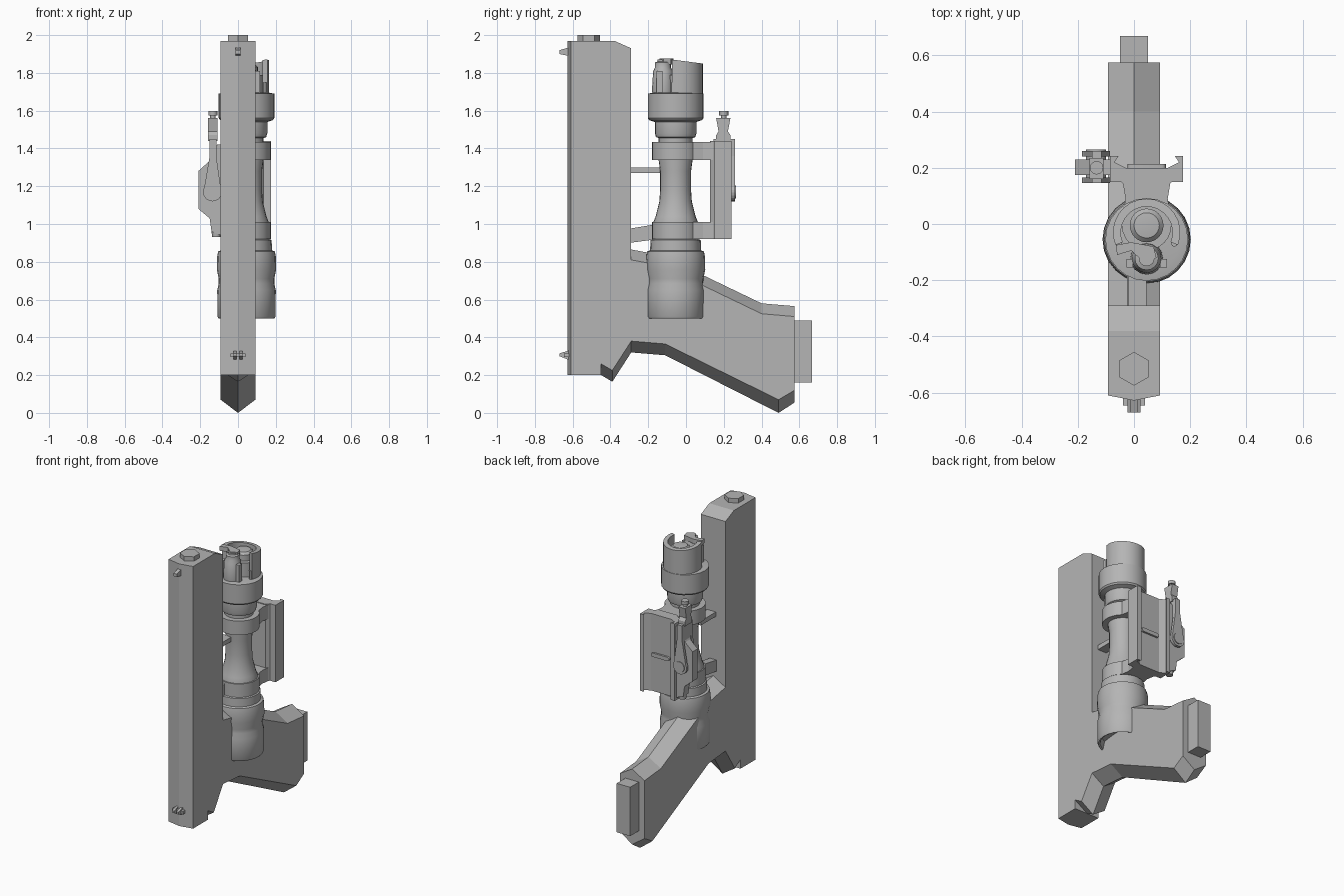
import bpy, bmesh
from math import sin, cos, pi, radians

old = bpy.data.objects.get("Cube")
if old:
    bpy.data.objects.remove(old, do_unlink=True)

grey = bpy.data.materials.new("plain_grey")
grey.use_nodes = True
GREY = (0.46, 0.46, 0.46, 1)
grey.diffuse_color = GREY
grey.node_tree.nodes["Principled BSDF"].inputs["Base Color"].default_value = GREY

CX, CY = 0.045, -0.055   # axis of the lamp
W = 0.092                # half width of the body


def finish(name, bm, smooth=False):
    bmesh.ops.remove_doubles(bm, verts=bm.verts, dist=0.0002)
    bmesh.ops.recalc_face_normals(bm, faces=bm.faces)
    me = bpy.data.meshes.new(name)
    bm.to_mesh(me)
    bm.free()
    me.materials.append(grey)
    ob = bpy.data.objects.new(name, me)
    bpy.context.collection.objects.link(ob)
    if smooth:
        bpy.ops.object.select_all(action='DESELECT')
        ob.select_set(True)
        bpy.context.view_layer.objects.active = ob
        bpy.ops.object.shade_smooth_by_angle(angle=radians(32))
    return ob


def loft(name, loops, smooth=False):
    """Skin matching loops and cap both ends."""
    bm = bmesh.new()
    rows = [[bm.verts.new(p) for p in loop] for loop in loops]
    n = len(rows[0])
    for a, b in zip(rows, rows[1:]):
        for i in range(n):
            j = (i + 1) % n
            bm.faces.new((a[i], a[j], b[j], b[i]))
    bm.faces.new(rows[0])
    bm.faces.new(rows[-1])
    return finish(name, bm, smooth)


def prism(name, pts, axis, lo, hi, smooth=False):
    place = {'x': lambda p, t: (t, p[0], p[1]),
             'y': lambda p, t: (p[0], t, p[1]),
             'z': lambda p, t: (p[0], p[1], t)}[axis]
    return loft(name, [[place(p, t) for p in pts] for t in (lo, hi)], smooth)


def box(name, x0, x1, y0, y1, z0, z1):
    return prism(name, [(x0, y0), (x1, y0), (x1, y1), (x0, y1)], 'z', z0, z1)


def arc(cx, cy, r, a0, a1, n):
    step = radians(a1 - a0) / n
    return [(cx + r * cos(radians(a0) + step * i), cy + r * sin(radians(a0) + step * i))
            for i in range(n + 1)]


def disc(cx, cy, r, n, start=0):
    return arc(cx, cy, r, start, start + 360, n)[:-1]


def lathe(name, profile, x=CX, y=CY, n=24):
    bm = bmesh.new()
    vs = [bm.verts.new((x + r, y, z)) for r, z in profile]
    es = [bm.edges.new(pair) for pair in zip(vs, vs[1:])]
    bmesh.ops.spin(bm, geom=vs + es, cent=(x, y, 0), axis=(0, 0, 1),
                   angle=2 * pi, steps=n)
    return finish(name, bm, True)


# Main body: side outline with the height or depth change of its centre ridge
outline = [(-.61, .2, -.018, 0), (-.45, .2, 0, 0), (-.45, .26, 0, -.059),
           (-.39, .225, 0, -.06), (-.29, .38, 0, -.06), (-.11, .365, 0, -.06),
           (.49, .07, 0, -.07), (.575, .12, 0, -.065), (.575, .51, 0, .055),
           (.4, .525, 0, .055), (-.13, .78, 0, .055), (-.29, .81, 0, .055),
           (-.29, 1.93, 0, 0), (-.38, 1.97, 0, 0), (-.61, 1.97, -.018, 0)]
side = [(y, z) for y, z, _, _ in outline]
ridge = [(y + dy, z + dz) for y, z, dy, dz in outline]
loft("main_body", [[(x, y, z) for y, z in pts]
                   for x, pts in ((-W, side), (0, ridge), (W, side))])
box("end_block", -.05, .05, .57, .668, .16, .49)
prism("top_hex_cap", disc(0, -.515, .06, 6, 30), 'z', 1.965, 2.0)

# Small front markers
prism("upper_marker", [(-.62, 1.89), (-.67, 1.9), (-.67, 1.92), (-.62, 1.935)],
      'x', -.012, .012)
box("lower_marker_bar", -.04, .04, -.645, -.61, .295, .315)
for sx in (-1, 1):
    prism("lower_marker_post", [(-.62, .28), (-.67, .3), (-.67, .315), (-.62, .33)],
          'x', sx * .016 - .008, sx * .016 + .008)

# Struts joining the body to the lamp
box("upper_strut", -.02, .045, -.3, -.13, 1.27, 1.3)
prism("lower_strut", [(-.3, .9), (-.15, .92), (-.15, 1.0), (-.3, .975)], 'x', -.025, .025)

# Lamp barrel with a hollow lower mouth
lathe("lamp_barrel", [
    (0, .57), (.125, .55), (.138, .505), (.148, .5), (.154, .51), (.155, .65),
    (.147, .685), (.147, .71), (.157, .76), (.155, .83), (.15, .855), (.135, .86),
    (.133, .915), (.12, .92), (.118, 1.01), (.106, 1.04), (.086, 1.12), (.082, 1.18),
    (.082, 1.28), (.09, 1.34), (.09, 1.455), (.104, 1.46), (.11, 1.48), (.11, 1.54),
    (.14, 1.55), (.147, 1.56), (.147, 1.69), (.12, 1.695), (0, 1.695)])

# Tail: open guard, round button, front post and wing latch
shell = arc(CX, -.03, .12, -22, 202, 16) + arc(CX, -.03, .092, 202, -22, 16)
guard = prism("tail_guard", shell, 'z', 1.68, 1.87, True)
for v in guard.data.vertices:
    if v.co.z > 1.8:
        v.co.z -= max(0, v.co.y + .07) * .13
lathe("tail_button", [(0, 1.69), (.088, 1.69), (.088, 1.79), (.06, 1.79),
                      (.06, 1.83), (.045, 1.845), (0, 1.85)], y=-.005)
lathe("latch_post", [(0, 1.68), (.055, 1.68), (.058, 1.71), (.052, 1.81), (.042, 1.83),
                     (.042, 1.855), (.028, 1.86), (.028, 1.872), (0, 1.872)], y=-.122, n=16)
prism("latch_wing", [(-.065, -.075), (-.06, -.11), (-.01, -.095), (.04, -.14),
                     (.08, -.12), (.07, -.08), (-.01, -.065)], 'z', 1.845, 1.875)
for sx in (-1, 1):
    x = CX + sx * .06
    prism("latch_fin", [(x - .012, -.155), (x + .012, -.155), (x + .012, -.125),
                        (x - .012, -.125)], 'z', 1.68, 1.81)
    lathe("guard_pin", [(0, 1.68), (.011, 1.68), (.011, 1.75), (0, 1.75)],
          x=CX + sx * .098, y=-.07, n=8)

# Clamp rings and their necks
for z0, z1 in ((.92, 1.01), (1.34, 1.435)):
    lathe("clamp_ring", [(.08, z0), (.126, z0), (.126, z1), (.08, z1), (.08, z0)])
    prism("clamp_neck", [(-.045, 0), (.135, 0), (.12, .09), (.13, .15), (-.04, .15),
                         (-.03, .09)], 'z', z0, z1)

# Rail plate with hooked edges, mirrored about the lamp axis
half = [(.07, .128), (.09, .15), (.13, .15), (.13, .242), (.1, .242), (.115, .22), (.075, .2)]
plate = [(CX + x, y) for x, y in half] + [(CX - x, y) for x, y in reversed(half)]
prism("rail_plate", plate, 'z', .92, 1.44)
lug = arc(.1, 1.17, .013, -90, 90, 6) + arc(-.01, 1.17, .013, 90, 270, 6)
prism("rail_lug", lug, 'y', .19, .213, True)

# Side clamp and its quick-release lever
prism("side_clamp", [(-.21, 1.28), (-.21, 1.08), (-.15, 1.03), (-.14, .96), (-.09, .94),
                     (-.085, 1.42), (-.11, 1.42), (-.155, 1.33)], 'y', .175, .23)
for y0, y1 in ((.146, .166), (.24, .259)):
    teardrop = arc(-.135, 1.17, .05, 150, 390, 14) + [(-.115, 1.36), (-.115, 1.45),
                                                    (-.15, 1.45), (-.15, 1.36)]
    prism("lever_cheek", teardrop, 'y', y0, y1)
prism("lever_core", disc(-.135, 1.17, .036, 14), 'y', .15, .265, True)
box("lever_arm", -.15, -.115, .165, .241, 1.25, 1.45)
prism("lever_neck", [(.16, 1.44), (.235, 1.44), (.235, 1.47), (.222, 1.49), (.235, 1.56),
                     (.16, 1.56), (.172, 1.49), (.16, 1.47)], 'x', -.158, -.108)
lathe("lever_stem", [(0, 1.55), (.014, 1.55), (.014, 1.575), (.024, 1.575), (.024, 1.597),
                     (0, 1.597)], x=-.133, y=.2, n=12)
lathe("clamp_foot", [(0, .93), (.022, .93), (.025, .96), (0, .96)], x=-.115, y=.2, n=12)
